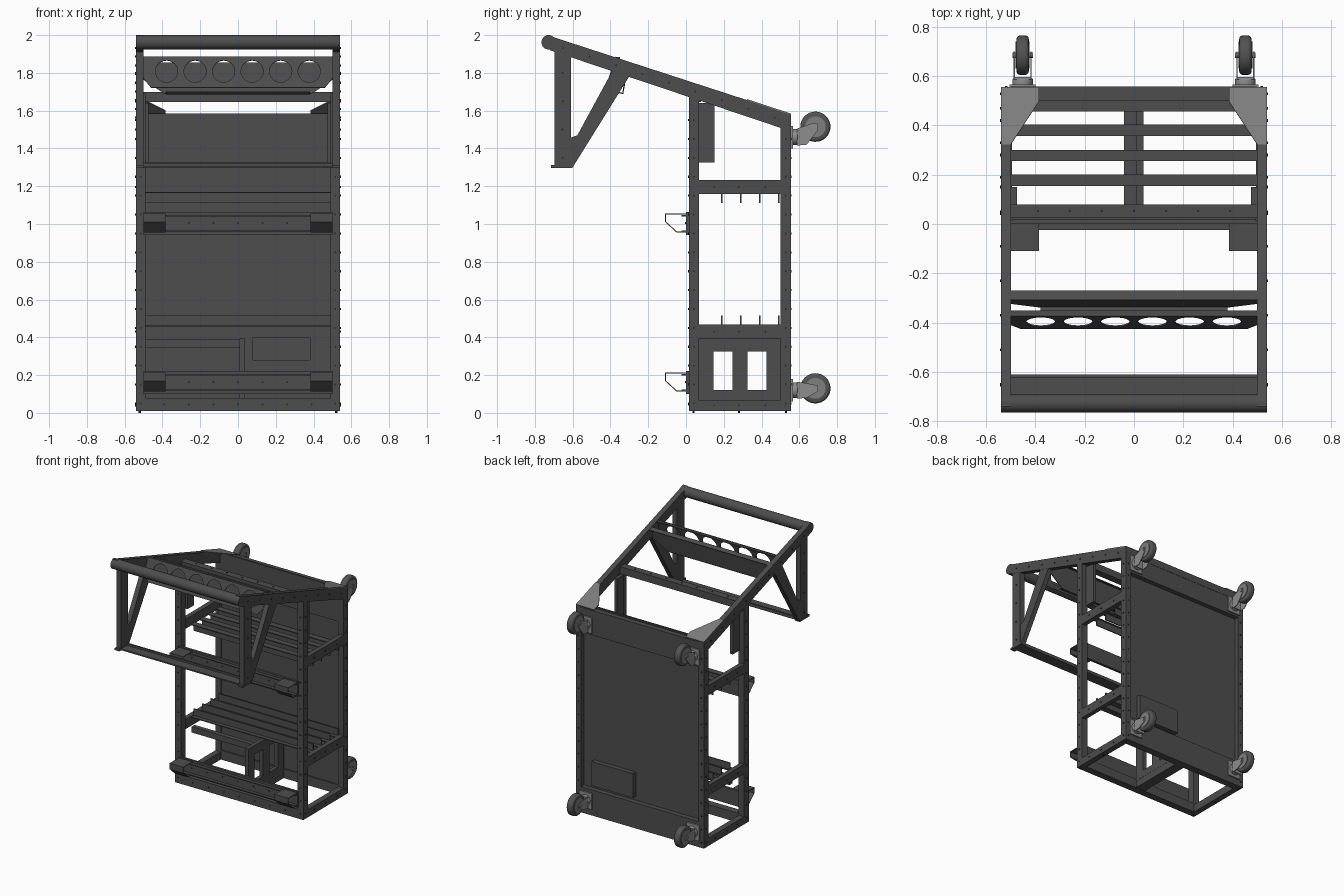
import bpy, bmesh, math
from mathutils import Matrix, Vector

if "Cube" in bpy.data.objects:
    bpy.data.objects.remove(bpy.data.objects["Cube"])


def material(name, r, g, b):
    m = bpy.data.materials.new(name)
    m.diffuse_color = (r, g, b, 1)
    m.use_nodes = True
    m.node_tree.nodes["Principled BSDF"].inputs["Base Color"].default_value = m.diffuse_color
    return m


FRAME = material("dark grey steel", 0.075, 0.075, 0.075)
PLATE = material("light grey plate", 0.21, 0.21, 0.21)
FORK = material("pale grey zinc", 0.27, 0.27, 0.27)
TYRE = material("charcoal rubber", 0.085, 0.085, 0.085)
SCREW = material("near black screw", 0.025, 0.025, 0.025)


def finish(name, mesh, mat):
    mesh.materials.clear()
    mesh.materials.append(mat)
    ob = bpy.data.objects.new(name, mesh)
    bpy.context.collection.objects.link(ob)
    return ob


def box(name, x, y, z, mat=FRAME):
    bm = bmesh.new()
    bmesh.ops.create_cube(bm, size=1)
    for v in bm.verts:
        v.co = Vector([(a[0] + a[1]) / 2 + c * (a[1] - a[0]) for a, c in zip((x, y, z), v.co)])
    me = bpy.data.meshes.new(name)
    bm.to_mesh(me)
    bm.free()
    return finish(name, me, mat)


def sides(name, x0, x1, y, z, mat=FRAME):
    box(name + "_right", (x0, x1), y, z, mat)
    box(name + "_left", (-x1, -x0), y, z, mat)


def cyl(name, centre, axis, r, depth, mat, seg=32, bevel=0):
    bm = bmesh.new()
    rot = Vector(axis).to_track_quat('Z', 'Y').to_matrix().to_4x4()
    bmesh.ops.create_cone(bm, cap_ends=True, segments=seg, radius1=r, radius2=r, depth=depth,
                          matrix=Matrix.Translation(centre) @ rot)
    if bevel:
        rim = [e for e in bm.edges if any(len(f.verts) > 4 for f in e.link_faces)]
        bmesh.ops.bevel(bm, geom=rim, offset=bevel, segments=3, profile=0.5, affect='EDGES')
    me = bpy.data.meshes.new(name)
    bm.to_mesh(me)
    bm.free()
    ob = finish(name, me, mat)
    bpy.context.view_layer.objects.active = ob
    ob.select_set(True)
    bpy.ops.object.shade_smooth_by_angle(angle=math.radians(35))
    ob.select_set(False)
    return ob


def axes(origin, u, v):
    u, v = Vector(u).normalized(), Vector(v).normalized()
    m = Matrix((u, v, u.cross(v))).transposed().to_4x4()
    m.translation = origin
    return m


def sheet(name, loops, thick, m, mat=FRAME):
    """Flat outline (first loop) with holes (other loops), given a thickness."""
    cu = bpy.data.curves.new(name, 'CURVE')
    cu.dimensions, cu.fill_mode, cu.extrude = '2D', 'BOTH', thick / 2
    for pts in loops:
        sp = cu.splines.new('POLY')
        sp.points.add(len(pts) - 1)
        for p, q in zip(sp.points, pts):
            p.co = (q[0], q[1], 0, 1)
        sp.use_cyclic_u = True
    tmp = bpy.data.objects.new(name + "_outline", cu)
    bpy.context.collection.objects.link(tmp)
    dg = bpy.context.evaluated_depsgraph_get()
    me = bpy.data.meshes.new_from_object(tmp.evaluated_get(dg))
    bpy.data.objects.remove(tmp)
    bm = bmesh.new()
    bm.from_mesh(me)
    bmesh.ops.remove_doubles(bm, verts=bm.verts, dist=1e-5)
    bmesh.ops.recalc_face_normals(bm, faces=bm.faces)
    bm.transform(m)
    bm.to_mesh(me)
    bm.free()
    for p in me.polygons:
        p.use_smooth = False
    return finish(name, me, mat)


def rect(a, b, c, d):
    return [(a, c), (b, c), (b, d), (a, d)]


def side_on(x):   # outline in y,z
    return axes((x, 0, 0), (0, 1, 0), (0, 0, 1))


def side_sheets(name, loops, x, thick, mat=FRAME):
    for s, tag in ((1, "right"), (-1, "left")):
        sheet(name + "_" + tag, loops, thick, side_on(s * x), mat)


def roof(y):   # top line of the sloping arms
    return 2.0 - 0.329 * (y + 0.72)


# Main upright frame
sides("front_post", 0.49, 0.54, (0.015, 0.07), (0.01, 1.69))
sides("back_post", 0.495, 0.54, (0.50, 0.555), (0.01, 1.56))
sides("bottom_side_rail", 0.495, 0.54, (0.07, 0.50), (0.01, 0.068))
sides("lower_side_rail", 0.505, 0.54, (0.07, 0.50), (0.395, 0.468))
sides("upper_side_rail", 0.505, 0.54, (0.07, 0.50), (1.16, 1.232))
sides("inner_post_plate", 0.475, 0.50, (0.07, 0.15), (1.325, 1.64))
box("front_bottom_rail", (-0.5, 0.5), (0.015, 0.07), (0.01, 0.08))
box("back_bottom_rail", (-0.5, 0.5), (0.50, 0.555), (0.01, 0.08))
box("middle_floor_beam", (-0.04, 0.037), (0.07, 0.50), (0.012, 0.066))
box("roof_cross_beam", (-0.5, 0.5), (0.025, 0.08), (1.645, 1.70))
box("back_top_beam", (-0.5, 0.5), (0.515, 0.557), (1.52, 1.575))

# Sloping arms, hanging legs and braces
side_sheets("roof_arm", [[(-0.74, roof(-0.74) - 0.005), (0.555, roof(0.555)), (0.555, roof(0.555) - 0.09),
                          (-0.72, roof(-0.72) - 0.08)]], 0.52, 0.04)
side_sheets("hanging_leg", [[(-0.695, 1.30), (-0.61, 1.30), (-0.61, 1.92), (-0.695, 1.95)]], 0.52, 0.038)
side_sheets("diagonal_brace", [[(-0.615, 1.30), (-0.60, 1.30), (-0.295, 1.79), (-0.385, 1.82),
                                (-0.575, 1.47), (-0.615, 1.455)]], 0.52, 0.036)
box("front_foot_bar", (-0.54, 0.54), (-0.695, -0.61), (1.298, 1.308))
box("front_foot_lip", (-0.5, 0.5), (-0.622, -0.61), (1.30, 1.322))
sides("foot_pad", 0.50, 0.54, (-0.715, -0.60), (1.296, 1.312))
cyl("front_tube", (0, -0.727, 1.962), (1, 0, 0), 0.038, 1.08, FRAME, 40)

# Tilted plate with six round holes, and the solid plate behind it
holes = [[(cx + 0.059 * math.cos(a * math.tau / 28), 0.09 + 0.061 * math.sin(a * math.tau / 28))
          for a in range(28)] for cx in [-0.378 + 0.151 * i for i in range(6)]]
sheet("holed_plate", [[(-0.46, 0), (0.46, 0), (0.5, 0.05), (0.5, 0.172), (-0.5, 0.172), (-0.5, 0.05)]] + holes,
      0.006, axes((0, -0.423, 1.722), (1, 0, 0), (0, 0.052, 0.16)))
box("holed_plate_flange", (-0.5, 0.5), (-0.372, -0.35), (1.875, 1.883))
sheet("solid_tilted_plate", [[(-0.39, 0), (0.39, 0), (0.5, 0.075), (0.5, 0.165), (-0.5, 0.165), (-0.5, 0.075)]],
      0.006, axes((0, -0.335, 1.69), (1, 0, 0), (0, 0.03, 0.163)))
sheet("tilted_plate_flange", [[(-0.38, 0), (0.38, 0), (0.38, 0.035), (-0.38, 0.035)]],
      0.006, axes((0, -0.365, 1.70), (1, 0, 0), (0, 0.95, -0.31)))
sheet("solid_plate_flange", [[(-0.5, 0), (0.5, 0), (0.5, 0.035), (-0.5, 0.035)]],
      0.006, axes((0, -0.305, 1.853), (1, 0, 0), (0, 0.95, -0.31)))

# Back panel with an opening and a shallow box behind it
PY = 0.515
sheet("back_panel", [rect(-0.5, 0.5, 0.07, 1.58), rect(0.08, 0.38, 0.28, 0.40)], 0.008,
      axes((0, PY, 0), (1, 0, 0), (0, 0, 1)))
box("hatch_box_back", (0.06, 0.41), (0.547, 0.553), (0.235, 0.42))
for tag, z in (("floor", (0.235, 0.241)), ("roof", (0.414, 0.42))):
    box("hatch_box_" + tag, (0.06, 0.41), (PY, 0.55), z)
for tag, x in (("left", (0.06, 0.066)), ("right", (0.404, 0.41))):
    box("hatch_box_" + tag, x, (PY, 0.55), (0.235, 0.42))
box("upper_caster_rail", (-0.5, 0.5), (PY, 0.555), (1.385, 1.52))
box("lower_caster_rail", (-0.5, 0.5), (PY, 0.555), (0.08, 0.205))
box("upper_inner_plate", (-0.5, 0.5), (0.502, PY), (1.325, 1.585))

# Shelf slats: flat strip with an upright fin
for i, y in enumerate((0.188, 0.289, 0.391, 0.49)):
    for tag, z, f0, f1 in (("upper", 1.163, 1.11, 1.165), ("lower", 0.458, 0.46, 0.515)):
        box("%s_slat_%d" % (tag, i), (-0.505, 0.505), (y - 0.033, y + 0.012), (z, z + 0.007))
        box("%s_slat_fin_%d" % (tag, i), (-0.505, 0.505), (y - 0.004, y + 0.004), (f0, f1))

# Lower compartment divider and tray rails
sheet("divider_frame", [rect(0.07, 0.50, 0.066, 0.395), rect(0.145, 0.245, 0.12, 0.325),
                        rect(0.325, 0.425, 0.12, 0.325)], 0.03, side_on(0.023))
for i, y in enumerate((0.157, 0.458)):
    box("tray_rail_%d" % i, (-0.5, 0.037), (y, y + 0.035), (0.345, 0.39))

# Front crossbars and bent sheet brackets
for tag, z in (("upper", 0.955), ("lower", 0.113)):
    box(tag + "_crossbar", (-0.5, 0.5), (0.0, 0.018), (z - 0.012, z + 0.108))
    for i, zz in enumerate((z + 0.004, z + 0.085)):
        box("%s_crossbar_flange_%d" % (tag, i), (-0.5, 0.5), (-0.024, 0.0), (zz, zz + 0.007))
    t = 0.005
    prof = [(0.0, z + 0.1), (-0.11, z + 0.1), (-0.11, z + 0.055), (-0.05, z), (0.0, z),
            (0.0, z + t), (-0.048, z + t), (-0.11 + t, z + 0.057), (-0.11 + t, z + 0.1 - t), (0.0, z + 0.1 - t)]
    side_sheets(tag + "_bent_bracket", [prof], 0.4425, 0.115)

# Light corner gussets lying on the arms
for s, tag in ((1, "right"), (-1, "left")):
    m = axes((0, 0.555, roof(0.555) + 0.001), (1, 0, 0), (0, 1, -0.329))
    out = [(0.54, 0), (0.385, 0), (0.385, -0.06), (0.5, -0.245), (0.54, -0.245)]
    sheet("corner_gusset_" + tag, [[(s * a, b) for a, b in out]], 0.006, m, PLATE)

# Casters on the back
for s, xt in ((1, "right"), (-1, "left")):
    for zt, z, dz in (("upper", 1.515, -0.055), ("lower", 0.13, -0.01)):
        n, x, zs = "%s_%s_caster" % (zt, xt), s * 0.452, z + dz
        box(n + "_base", (x - 0.053, x + 0.053), (0.553, 0.566), (zs - 0.06, zs + 0.06), FORK)
        cyl(n + "_swivel", (x, 0.575, zs), (0, 1, 0), 0.042, 0.03, FORK, 24, 0.005)
        box(n + "_fork_bridge", (x - 0.036, x + 0.036), (0.587, 0.596), (zs - 0.04, zs + 0.04), FORK)
        for i, dx in enumerate((-0.034, 0.034)):
            sheet("%s_fork_%d" % (n, i), [[(0.587, zs - 0.045), (0.64, zs - 0.04), (0.70, z - 0.015),
                                           (0.70, z + 0.015), (0.675, z + 0.02), (0.587, zs + 0.045)]],
                  0.005, side_on(x + dx), FORK)
        cyl(n + "_tyre", (x, 0.685, z), (1, 0, 0), 0.08, 0.05, TYRE, 32, 0.014)
        cyl(n + "_hub", (x, 0.685, z), (1, 0, 0), 0.055, 0.056, PLATE, 24)
        cyl(n + "_axle", (x, 0.685, z), (1, 0, 0), 0.011, 0.084, FORK, 12)

# Screw heads, gathered in one object
spots = []
for s in (-1, 1):
    for i in range(16):
        z = 0.05 + i * 0.1
        spots += [((s * 0.541, 0.042, z), (1, 0, 0)), ((s * 0.515, 0.014, z), (0, 1, 0))]
        if z < 1.53:
            spots += [((s * 0.541, 0.528, z), (1, 0, 0)), ((s * 0.518, 0.556, z), (0, 1, 0))]
    for i in range(9):
        y = -0.65 + i * 0.14
        spots.append(((s * 0.541, y, roof(y) - 0.045), (1, 0, 0)))
    for z in (1.35, 1.5, 1.65, 1.8):
        spots.append(((s * 0.541, -0.653, z), (1, 0, 0)))
    for y in (0.15, 0.28, 0.42):
        for z in (0.04, 0.43, 1.195):
            spots.append(((s * 0.541, y, z), (1, 0, 0)))
    for y in (0.04, 0.28, 0.53):
        spots.append(((s * 0.52, y, 0.008), (0, 0, 1)))
for i in range(7):
    x = -0.39 + i * 0.13
    spots += [((x, 0.014, 0.045), (0, 1, 0)), ((x, -0.001, 1.005), (0, 1, 0)),
              ((x, -0.001, 0.163), (0, 1, 0)), ((x, 0.053, 1.696), (0, 0, 1))]
bm = bmesh.new()
for c, a in spots:
    rot = Vector(a).to_track_quat('Z', 'Y').to_matrix().to_4x4()
    bmesh.ops.create_cone(bm, cap_ends=True, segments=8, radius1=0.0055, radius2=0.0055,
                          depth=0.016 if a[2] else 0.006, matrix=Matrix.Translation(c) @ rot)
me = bpy.data.meshes.new("screw_heads")
bm.to_mesh(me)
bm.free()
finish("screw_heads", me, SCREW)
